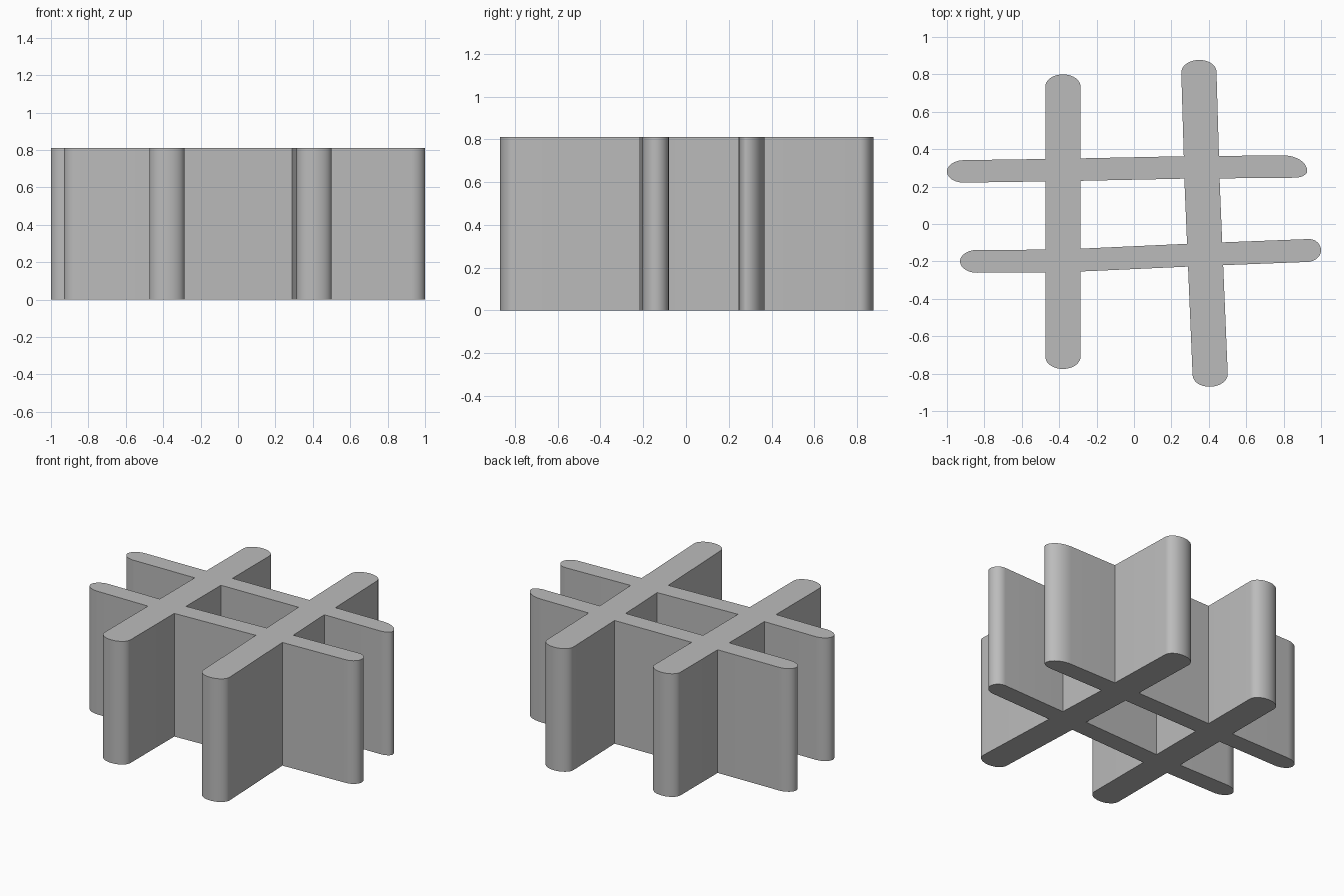
import bpy, bmesh, math
from mathutils import Vector

cube = bpy.data.objects.get("Cube")
if cube:
    bpy.data.objects.remove(cube, do_unlink=True)

HEIGHT = 0.81
STEPS = 10  # segments per quarter of a rounded end

grey = bpy.data.materials.new("plain grey")
grey.use_nodes = True
colour = (0.5, 0.5, 0.5, 1)
grey.diffuse_color = colour
grey.node_tree.nodes["Principled BSDF"].inputs["Base Color"].default_value = colour


def rounded_end(tip, inner, half, right_depth, left_depth, shift):
    """Outline of one end, from its right side round the tip to its left side."""
    forward = (tip - inner).normalized()
    left = Vector((-forward.y, forward.x))
    points = []
    for i in range(2 * STEPS + 1):
        a = math.pi * i / (2 * STEPS) - math.pi / 2
        depth = right_depth if a < 0 else left_depth
        reach = half + shift if a < 0 else half - shift
        side = shift + reach * math.sin(a)
        points.append(tip + forward * depth * (math.cos(a) - 1) + left * side)
    return points


def bar(name, path, half, start_cap, end_cap):
    """Upright wall along a path, with rounded ends."""
    path = [Vector(p) for p in path]
    outline = rounded_end(path[-1], path[-2], half, *end_cap)
    for before, p, after in reversed(list(zip(path, path[1:], path[2:]))):
        t = (after - before).normalized()
        outline.append(p + Vector((-t.y, t.x)) * half)
    outline += rounded_end(path[0], path[1], half, *start_cap)
    for before, p, after in zip(path, path[1:], path[2:]):
        t = (after - before).normalized()
        outline.append(p - Vector((-t.y, t.x)) * half)

    bm = bmesh.new()
    face = bm.faces.new([bm.verts.new((p.x, p.y, 0)) for p in outline])
    top = bmesh.ops.extrude_face_region(bm, geom=[face])["geom"]
    bmesh.ops.translate(bm, vec=(0, 0, HEIGHT),
                        verts=[v for v in top if isinstance(v, bmesh.types.BMVert)])
    bmesh.ops.recalc_face_normals(bm, faces=bm.faces)
    mesh = bpy.data.meshes.new(name)
    bm.to_mesh(mesh)
    bm.free()
    mesh.materials.append(grey)
    obj = bpy.data.objects.new(name, mesh)
    bpy.context.collection.objects.link(obj)
    return obj


# Two thick walls running front to back, two thin ones running across
thick = (0.065, 0.065, 0)
thin = (0.09, 0.09, 0)
lattice = bar("crossed_walls", [(-0.38, -0.775), (-0.38, 0.8)], 0.094, thick, thick)
walls = [
    bar("right_wall", [(0.41, -0.87), (0.365, 0.2), (0.345, 0.877)], 0.094, thick, thick),
    bar("back_wall", [(-1, 0.28), (-0.38, 0.289), (0.25, 0.302), (0.926, 0.308)],
        0.06, thin, (0.07, 0.13, -0.025)),
    bar("front_wall", [(-0.93, -0.2), (-0.4, -0.198), (0.35, -0.164), (1, -0.139)],
        0.061, thin, (0.075, 0.065, 0)),
]

# Fuse the walls into one solid lattice
for wall in walls:
    fuse = lattice.modifiers.new("fuse", "BOOLEAN")
    fuse.operation = "UNION"
    fuse.solver = "EXACT"
    fuse.object = wall
bpy.context.view_layer.objects.active = lattice
lattice.select_set(True)
for name in [m.name for m in lattice.modifiers]:
    bpy.ops.object.modifier_apply(modifier=name)
for wall in walls:
    bpy.data.objects.remove(wall, do_unlink=True)

bpy.ops.object.shade_smooth_by_angle(angle=math.radians(35))
